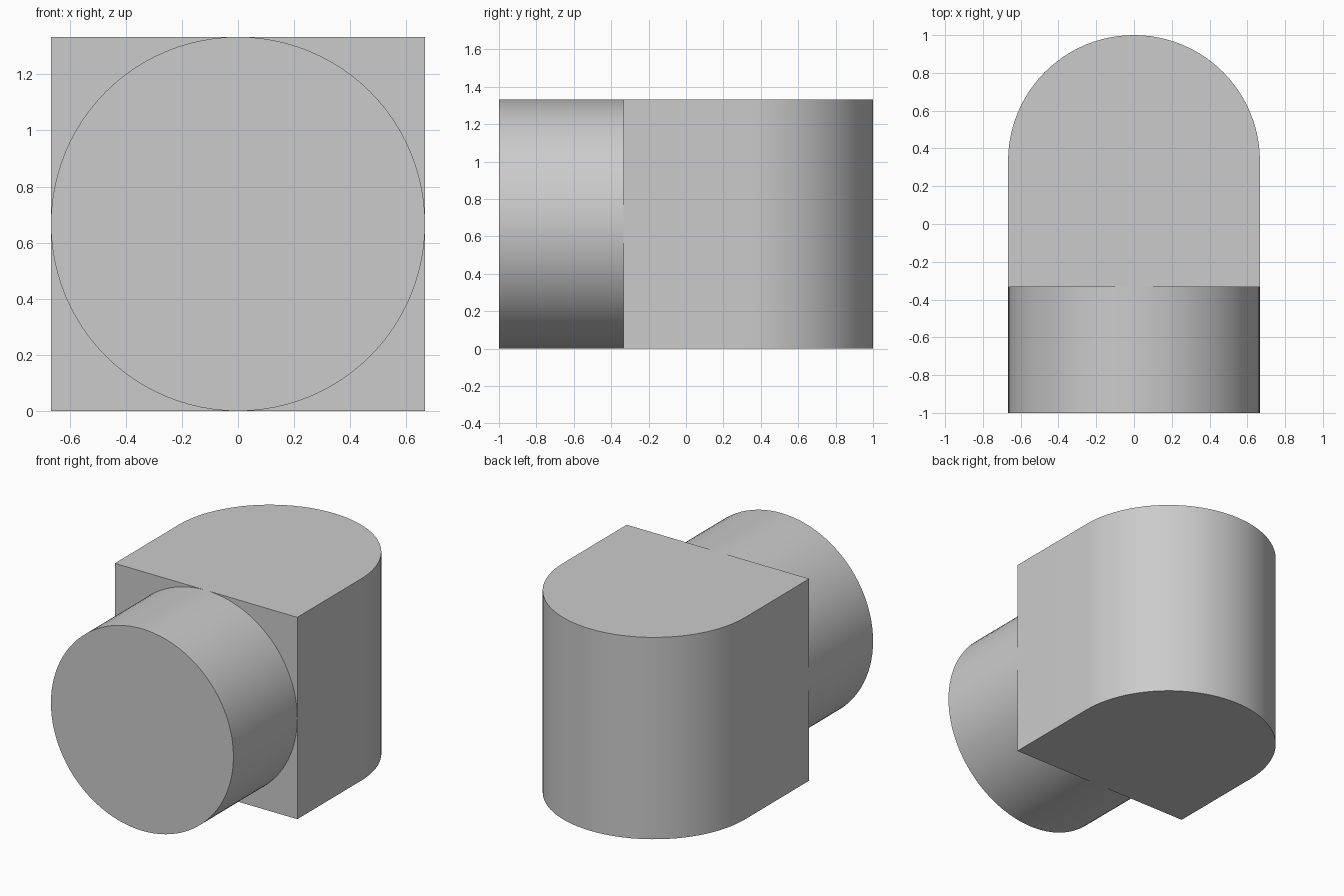
import bpy, bmesh
from math import pi, cos, sin, radians
from mathutils import Matrix, Vector

cube = bpy.data.objects.get("Cube")
if cube:
    bpy.data.objects.remove(cube, do_unlink=True)

R = 2 / 3       # shared radius of the round end and the boss
JOIN = -1 / 3   # plane where boss meets body
SEGMENTS = 96

# Single plain grey
grey = bpy.data.materials.new("light_grey")
grey.use_nodes = True
colour = (0.6, 0.6, 0.6, 1)
grey.diffuse_color = colour
grey.node_tree.nodes["Principled BSDF"].inputs["Base Color"].default_value = colour


def extrude_profile(name, points, direction):
    """Extrude a closed planar outline into a solid with smooth curved sides."""
    bm = bmesh.new()
    face = bm.faces.new([bm.verts.new(p) for p in points])
    result = bmesh.ops.extrude_face_region(bm, geom=[face], use_keep_orig=True)
    moved = [v for v in result["geom"] if isinstance(v, bmesh.types.BMVert)]
    bmesh.ops.translate(bm, verts=moved, vec=Vector(direction))
    bmesh.ops.recalc_face_normals(bm, faces=bm.faces)
    mesh = bpy.data.meshes.new(name)
    bm.to_mesh(mesh)
    bm.free()
    mesh.materials.append(grey)
    obj = bpy.data.objects.new(name, mesh)
    bpy.context.collection.objects.link(obj)
    bpy.ops.object.select_all(action="DESELECT")
    obj.select_set(True)
    bpy.context.view_layer.objects.active = obj
    bpy.ops.object.shade_smooth_by_angle(angle=radians(30))
    return obj


# Body: upright block with a half-round back
half = SEGMENTS // 2
outline = [(-R, JOIN, 0), (R, JOIN, 0)]
for i in range(half + 1):
    a = pi * i / half
    outline.append((R * cos(a), -JOIN + R * sin(a), 0))
extrude_profile("rounded_body", outline, (0, 0, 2 * R))

# Boss: horizontal cylinder running forward from the body
circle = []
for i in range(SEGMENTS):
    a = 2 * pi * i / SEGMENTS
    circle.append((R * cos(a), JOIN, R + R * sin(a)))
extrude_profile("front_boss", circle, (0, -R, 0))
